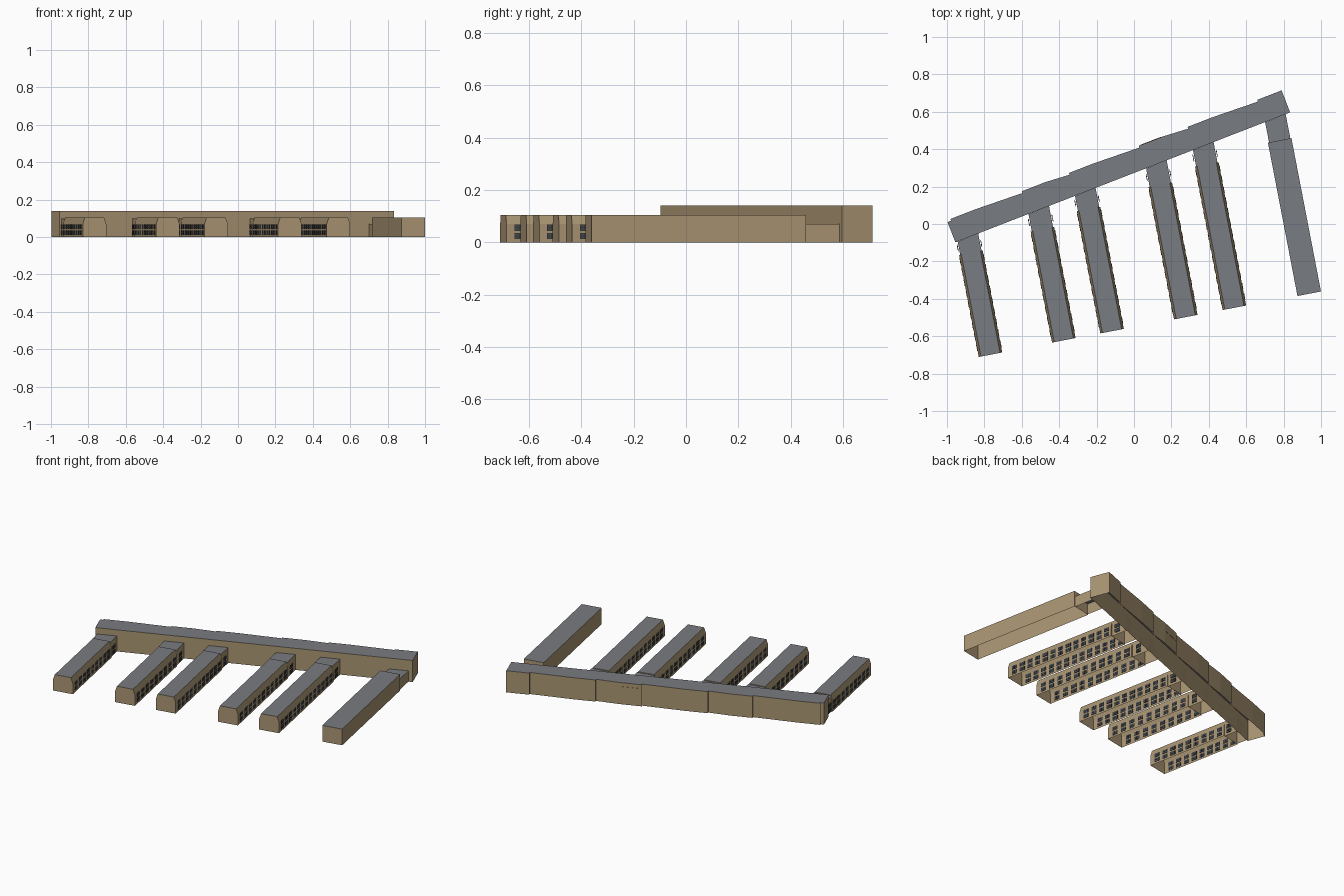
import bpy, bmesh, math
from mathutils import Vector

if "Cube" in bpy.data.objects:
    bpy.data.objects.remove(bpy.data.objects["Cube"])


def material(name, rgb):
    m = bpy.data.materials.new(name)
    m.diffuse_color = (*rgb, 1)
    m.use_nodes = True
    m.node_tree.nodes["Principled BSDF"].inputs["Base Color"].default_value = m.diffuse_color
    return m


WALL = material("tan_wall", (0.40, 0.30, 0.17))
ROOF = material("grey_roof", (0.19, 0.20, 0.22))
GLASS = material("dark_glass", (0.05, 0.065, 0.085))
FRAME = material("dark_frame", (0.03, 0.025, 0.02))


def finish(bm, name, mats, origin=(0, 0), angle=0):
    bmesh.ops.recalc_face_normals(bm, faces=bm.faces)
    me = bpy.data.meshes.new(name)
    bm.to_mesh(me)
    bm.free()
    for m in mats:
        me.materials.append(m)
    ob = bpy.data.objects.new(name, me)
    ob.location = (*origin, 0)
    ob.rotation_euler.z = angle
    bpy.context.collection.objects.link(ob)
    return ob


def shell(name, rings, origin, angle):
    """Open-bottomed block: walls between stacked rings, roof on the last."""
    bm = bmesh.new()
    loops = [[bm.verts.new((x, y, z)) for x, y in pts] for z, pts in rings]
    n = len(loops[0])
    for a, b in zip(loops, loops[1:]):
        for i in range(n):
            j = (i + 1) % n
            bm.faces.new((a[i], a[j], b[j], b[i]))
    bm.faces.new(loops[-1]).material_index = 1
    return finish(bm, name, (WALL, ROOF), origin, angle)


def box(bm, lo, hi, mat=0):
    v = bmesh.ops.create_cube(bm, size=1)["verts"]
    for p in v:
        p.co = Vector([lo[k] + (p.co[k] + 0.5) * (hi[k] - lo[k]) for k in range(3)])
    for f in {f for p in v for f in p.link_faces}:
        f.material_index = mat


def windows(name, y0, y1, pitch, origin, angle):
    """Two storeys of paired panes along both long walls."""
    bm = bmesh.new()
    n = max(1, int((y1 - y0) / pitch))
    step = (y1 - y0) / n
    for x in (0, W):
        for i in range(n):
            yc = y0 + (i + 0.5) * step
            for z in (0.012, 0.044):
                box(bm, (x - 0.001, yc - 0.019, z), (x + 0.001, yc + 0.019, z + 0.024), 1)
                for y in (yc - 0.0165, yc + 0.0015):
                    for dz in (0.002, 0.013):
                        box(bm, (x - 0.002, y, z + dz), (x + 0.002, y + 0.015, z + dz + 0.009))
    finish(bm, name, (GLASS, FRAME), origin, angle)


# Long spine building, with shallow projecting bays along the back
BA = math.atan2(0.695, 1.79)
B0 = Vector((-0.955, -0.098))
LEN, DEPTH, STEP = 1.92, 0.116, 0.010
bays = [(0.02, 0.165), (0.43, 0.565), (0.70, 0.84), (1.10, 1.24), (1.38, 1.52), (1.78, LEN)]
outline = [(0, 0), (LEN, 0)]
for a, b in reversed(bays):
    outline += [(b, DEPTH + STEP), (a, DEPTH + STEP), (a, DEPTH)]
outline.append((0, DEPTH))
shell("spine_building", [(0, outline), (0.14, outline)], B0, BA)

# Blind panel on the back wall
bm = bmesh.new()
box(bm, (1.11, DEPTH + STEP - 0.002, 0.085), (1.23, DEPTH + STEP + 0.002, 0.115))
finish(bm, "back_panel", (WALL,), B0, BA)

# Six parallel wings: front left corner and length up to the link
WA = math.radians(10.9)
W = 0.128
wings = [(-0.83, -0.711, 0.555), (-0.438, -0.634, 0.605), (-0.18, -0.585, 0.665),
         (0.214, -0.51, 0.72), (0.474, -0.46, 0.78), (0.874, -0.385, 0.835)]
along = Vector((-math.sin(WA), math.cos(WA)))
normal = Vector((-math.sin(BA), math.cos(BA)))


def rect(x0, x1, y0, y1):
    return [(x0, y0), (x1, y0), (x1, y1), (x0, y1)]


for i, (px, py, length) in enumerate(wings, 1):
    p = Vector((px, py))
    last = i == len(wings)
    full = rect(0, W, 0, length)
    if last:
        rings = [(0, full), (0.105, full)]
    else:
        rings = [(0, full), (0.07, full), (0.105, rect(0.012, W - 0.012, 0, length))]
    shell(f"wing_{i}", rings, p, WA)

    # Link from wing to spine, its end cut to the angle of the spine
    reach = (B0 - p).dot(normal) / along.dot(normal)
    skew = W * math.tan(BA - WA)
    link = [(0.006, length), (W - 0.006, length), (W - 0.006, reach + skew), (0.006, reach)]
    top = 0.07 if last else 0.10
    shell(f"link_{i}", [(0, link), (top, link)], p, WA)

    if not last:
        windows(f"wing_windows_{i}", 0.02, length - 0.005, 0.058, p, WA)
        windows(f"link_windows_{i}", length + 0.01, reach - 0.005, 0.05, p, WA)
